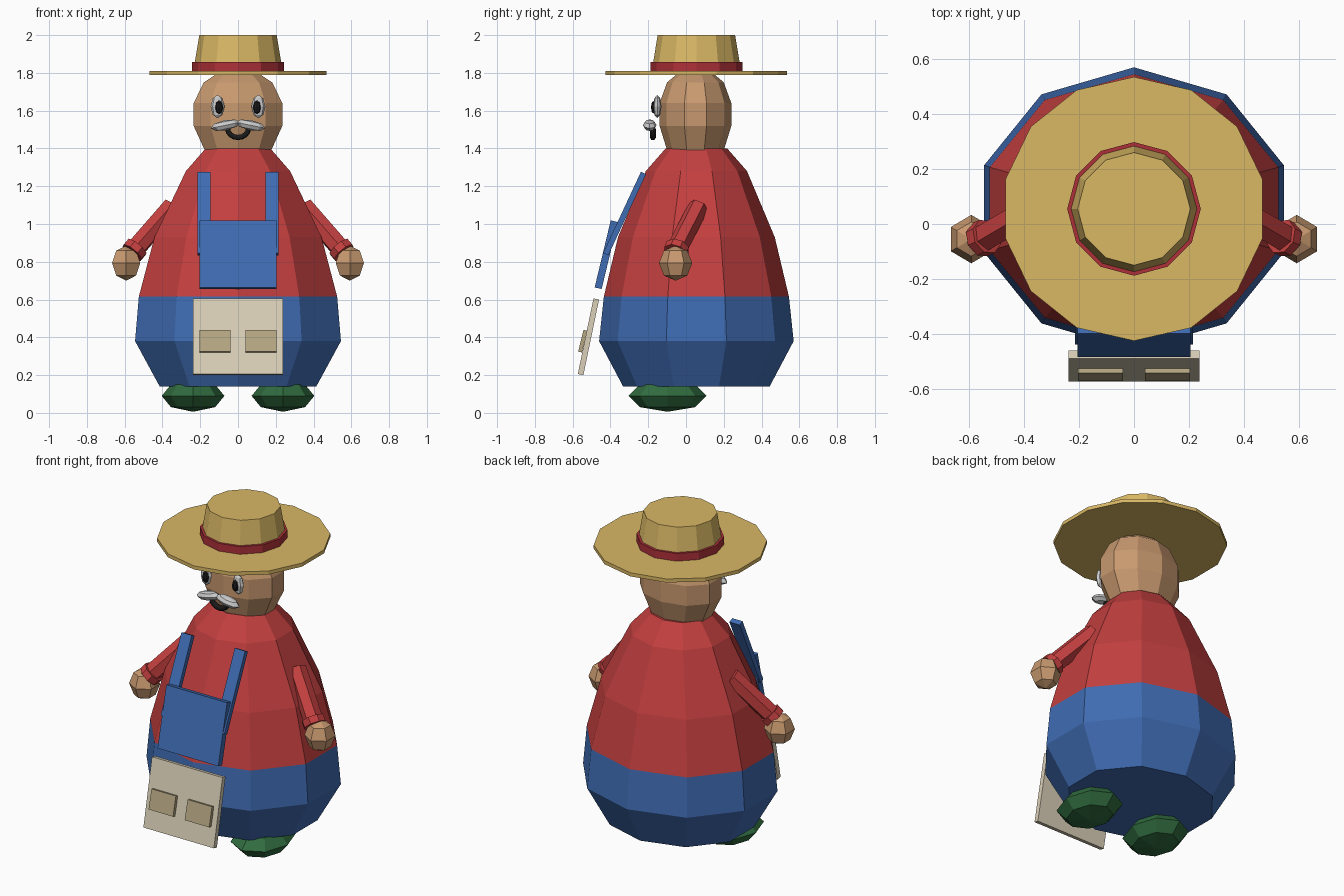
import bpy, bmesh, math
from mathutils import Vector

if "Cube" in bpy.data.objects:
    bpy.data.objects.remove(bpy.data.objects["Cube"])

def material(name, r, g, b):
    m = bpy.data.materials.new(name)
    m.diffuse_color = (r, g, b, 1)
    m.use_nodes = True
    m.node_tree.nodes["Principled BSDF"].inputs["Base Color"].default_value = m.diffuse_color
    return m

RED = material("red", 0.55, 0.05, 0.05)
BAND = material("dark_red", 0.42, 0.03, 0.04)
BLUE = material("blue", 0.05, 0.15, 0.45)
SKIN = material("skin", 0.58, 0.32, 0.16)
STRAW = material("straw", 0.70, 0.48, 0.13)
GREEN = material("green", 0.03, 0.15, 0.05)
CREAM = material("cream", 0.70, 0.63, 0.48)
TAN = material("tan", 0.47, 0.39, 0.23)
WHITE = material("white", 0.8, 0.8, 0.78)
BLACK = material("black", 0.01, 0.01, 0.01)

def finish(bm, name, mat):
    bmesh.ops.recalc_face_normals(bm, faces=bm.faces)
    me = bpy.data.meshes.new(name)
    bm.to_mesh(me)
    bm.free()
    me.materials.append(mat)
    ob = bpy.data.objects.new(name, me)
    bpy.context.collection.objects.link(ob)
    return ob

def lathe(name, profile, sides, cy, mat):
    """Closed elliptical rings; profile rows are (rx, ry, z)."""
    bm = bmesh.new()
    rings = []
    for rx, ry, z in profile:
        angles = [math.pi / 2 + math.tau * i / sides for i in range(sides)]
        rings.append([bm.verts.new((rx * math.cos(a), cy + ry * math.sin(a), z)) for a in angles])
    for lo, hi in zip(rings, rings[1:]):
        for i in range(sides):
            j = (i + 1) % sides
            bm.faces.new((lo[i], lo[j], hi[j], hi[i]))
    bm.faces.new(rings[0])
    bm.faces.new(rings[-1])
    return finish(bm, name, mat)

def ball(name, loc, radii, mat, seg=8, rings=4, tilt=0):
    bm = bmesh.new()
    bmesh.ops.create_uvsphere(bm, u_segments=seg, v_segments=rings, radius=1)
    ob = finish(bm, name, mat)
    ob.location, ob.scale = loc, radii
    ob.rotation_euler.y = tilt
    return ob

def slab(name, x, width, top, bottom, thick, mat):
    """Tilted board whose centre line runs between two (y, z) points."""
    bm = bmesh.new()
    bmesh.ops.create_cube(bm, size=1)
    ob = finish(bm, name, mat)
    dy, dz = top[0] - bottom[0], top[1] - bottom[1]
    ob.location = (x, (top[0] + bottom[0]) / 2, (top[1] + bottom[1]) / 2)
    ob.scale = (width, thick, math.hypot(dy, dz))
    ob.rotation_euler.x = math.atan2(-dy, dz)
    return ob

def rod(name, a, b, r1, r2, mat, sides=6):
    a, b = Vector(a), Vector(b)
    bm = bmesh.new()
    bmesh.ops.create_cone(bm, cap_ends=True, segments=sides, radius1=r1, radius2=r2, depth=(b - a).length)
    ob = finish(bm, name, mat)
    ob.location = (a + b) / 2
    ob.rotation_euler = (b - a).to_track_quat('Z', 'Y').to_euler()
    return ob

# body: trousers and shirt
C = 0.055
lathe("trousers", [(0.436, 0.388, 0.14), (0.573, 0.515, 0.38), (0.552, 0.49, 0.615)], 10, C, BLUE)
lathe("shirt", [(0.552, 0.49, 0.615), (0.465, 0.415, 0.93), (0.29, 0.268, 1.28), (0.18, 0.163, 1.40)], 10, C, RED)

# head
lathe("head", [(0.185, 0.15, 1.39), (0.247, 0.19, 1.52), (0.247, 0.19, 1.64),
               (0.19, 0.15, 1.75), (0.11, 0.09, 1.80)], 10, 0.05, SKIN)

# hat
lathe("hat_brim", [(0.48, 0.48, 1.788), (0.48, 0.48, 1.81)], 14, C, STRAW)
lathe("hat_band", [(0.243, 0.243, 1.81), (0.243, 0.243, 1.857)], 12, C, BAND)
lathe("hat_crown", [(0.238, 0.238, 1.80), (0.205, 0.205, 2.0)], 12, C, STRAW)

# mouth
curve = bpy.data.curves.new("mouth", 'CURVE')
curve.dimensions = '3D'
curve.bevel_depth = 0.016
curve.bevel_resolution = 1
curve.use_fill_caps = True
sp = curve.splines.new('POLY')
sp.points.add(8)
for i, p in enumerate(sp.points):
    a = math.pi + math.pi * i / 8
    p.co = (0.055 * math.cos(a), -0.175, 1.505 + 0.047 * math.sin(a), 1)
curve.materials.append(BLACK)
bpy.context.collection.objects.link(bpy.data.objects.new("mouth", curve))

# mirrored parts
for s, side in ((-1, "right"), (1, "left")):
    ball("eye_" + side, (s * 0.108, -0.152, 1.622), (0.037, 0.022, 0.062), WHITE)
    ball("pupil_" + side, (s * 0.1, -0.168, 1.618), (0.022, 0.018, 0.036), BLACK)
    ball("moustache_" + side, (s * 0.066, -0.192, 1.523), (0.08, 0.036, 0.027), WHITE, tilt=s * 0.2)
    ball("boot_" + side, (s * 0.238, -0.098, 0.09), (0.166, 0.207, 0.084), GREEN)
    rod("arm_" + side, (s * 0.35, 0.065, 1.09), (s * 0.555, -0.055, 0.855), 0.055, 0.055, RED)
    rod("cuff_" + side, (s * 0.535, -0.045, 0.878), (s * 0.56, -0.057, 0.848), 0.066, 0.066, RED, 8)
    ball("hand_" + side, (s * 0.592, -0.055, 0.793), (0.086, 0.088, 0.093), SKIN, 6)
    slab("strap_" + side, s * 0.18, 0.07, (-0.225, 1.27), (-0.425, 0.84), 0.03, BLUE)
    slab("apron_pocket_" + side, s * 0.122, 0.165, (-0.533, 0.437), (-0.561, 0.322), 0.02, TAN)

# bib and apron
slab("bib", 0, 0.41, (-0.38, 1.015), (-0.465, 0.66), 0.038, BLUE)
slab("apron", 0, 0.476, (-0.475, 0.603), (-0.558, 0.203), 0.03, CREAM)
